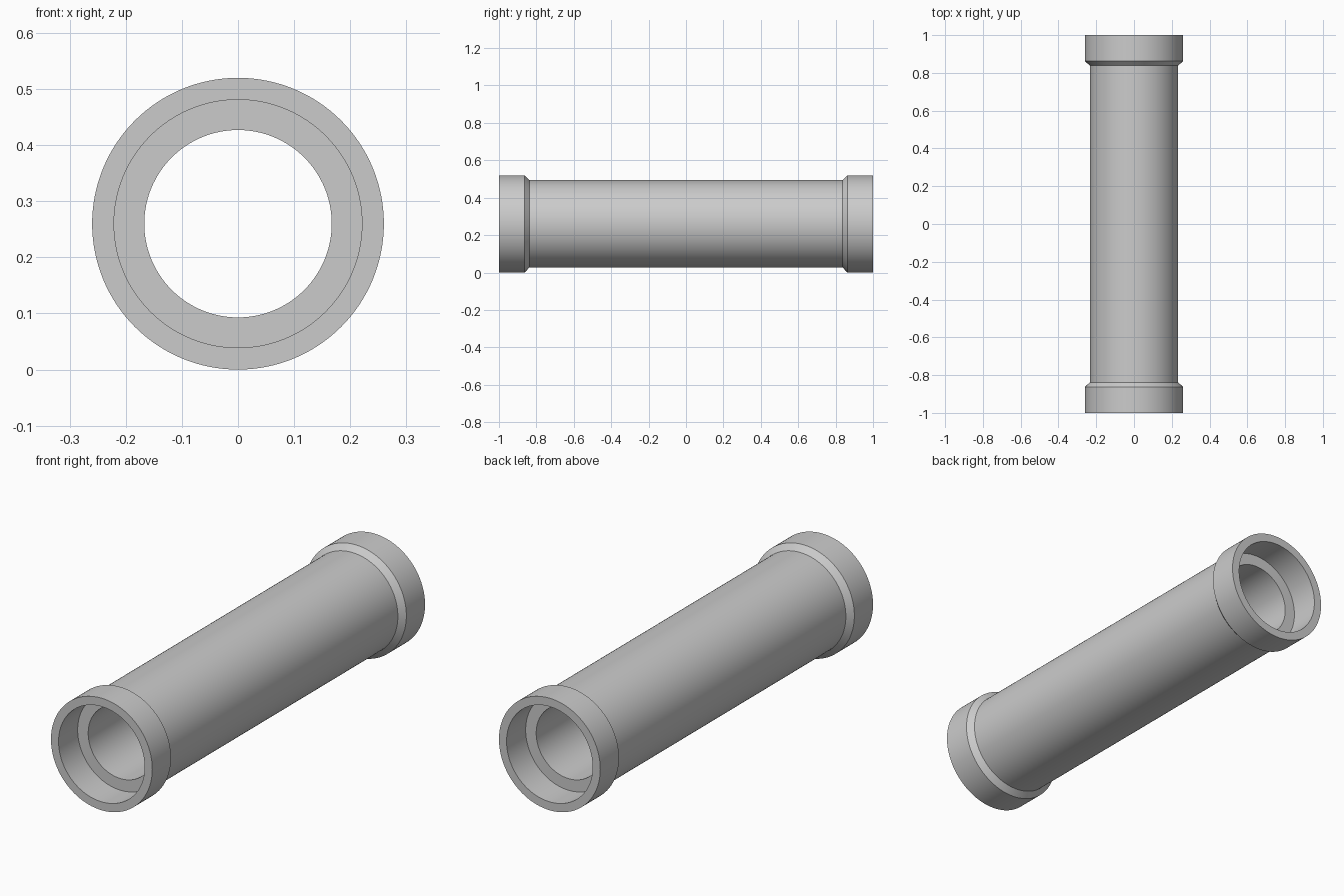
import bpy
import bmesh
import math
from mathutils import Vector

cube = bpy.data.objects.get("Cube")
if cube:
    bpy.data.objects.remove(cube, do_unlink=True)

OUTER = 0.26      # collar radius
PIPE = 0.234      # pipe radius
SOCKET = 0.221    # socket radius inside each collar
BORE = 0.167      # through-hole radius
SEGMENTS = 128

# Grey material
grey = bpy.data.materials.new("plain_grey")
grey.use_nodes = True
colour = (0.6, 0.6, 0.6, 1.0)
grey.diffuse_color = colour
grey.node_tree.nodes["Principled BSDF"].inputs["Base Color"].default_value = colour

# Half wall section as (radius, y), from the bore round the collar to the pipe
half = [(BORE, 0.86), (SOCKET, 0.86), (SOCKET, 1.0), (OUTER, 1.0),
        (OUTER, 0.863), (PIPE, 0.838)]
section = half + [(r, -y) for r, y in reversed(half)]

# Spin the closed section round the pipe axis
bm = bmesh.new()
verts = [bm.verts.new((0, y, OUTER + r)) for r, y in section]
edges = [bm.edges.new((v, verts[i - 1])) for i, v in enumerate(verts)]
bmesh.ops.spin(bm, geom=verts + edges, cent=Vector((0, 0, OUTER)),
               axis=Vector((0, 1, 0)), angle=math.tau, steps=SEGMENTS)
bmesh.ops.remove_doubles(bm, verts=bm.verts, dist=0.0005)
bmesh.ops.recalc_face_normals(bm, faces=bm.faces)
mesh = bpy.data.meshes.new("collared_pipe")
bm.to_mesh(mesh)
bm.free()
mesh.materials.append(grey)

pipe = bpy.data.objects.new("collared_pipe", mesh)
bpy.context.collection.objects.link(pipe)

# Smooth round the pipe, crisp at the rims, steps and chamfers
bpy.ops.object.select_all(action="DESELECT")
pipe.select_set(True)
bpy.context.view_layer.objects.active = pipe
bpy.ops.object.shade_smooth_by_angle(angle=math.radians(30))
